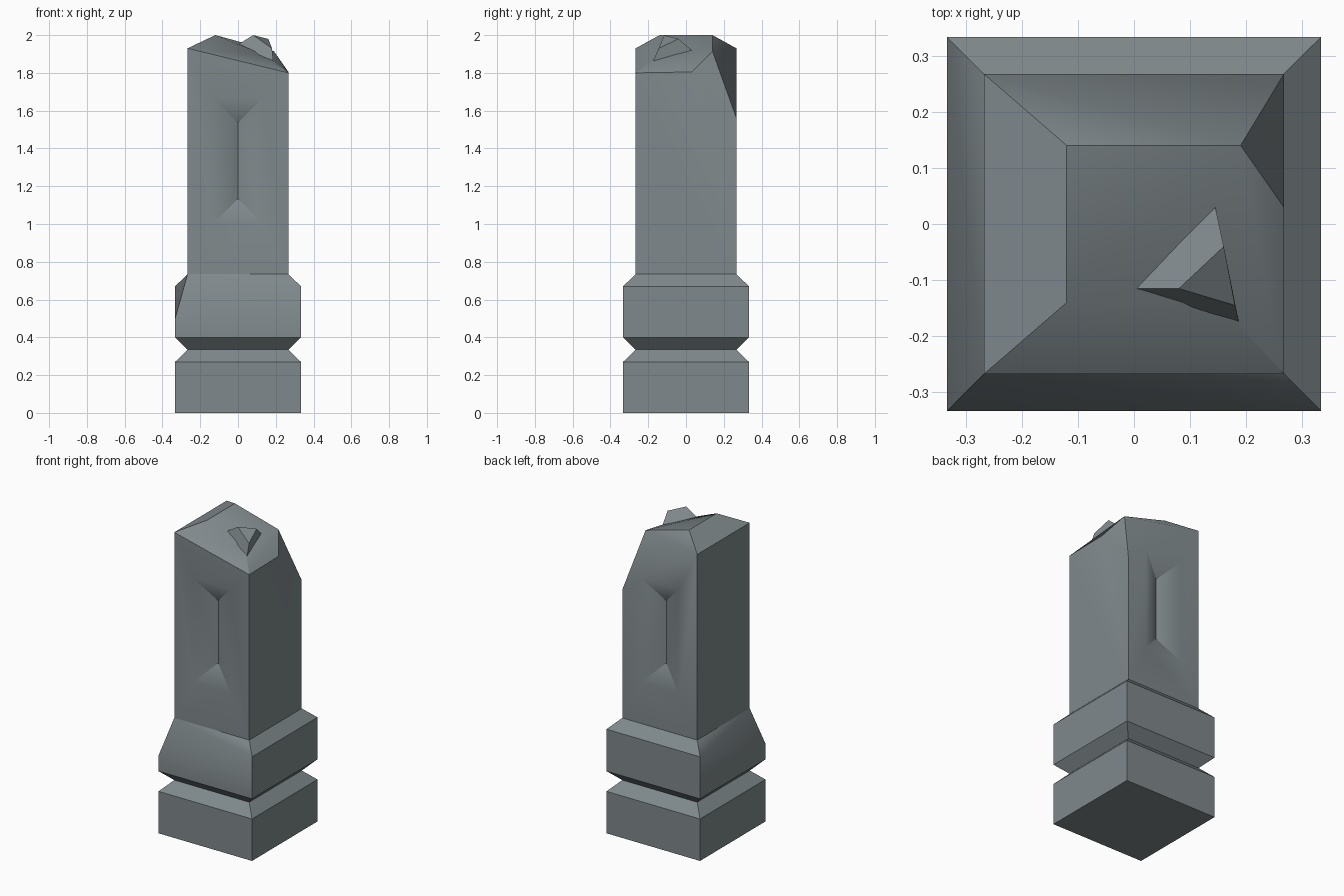
import bpy, bmesh, math

if "Cube" in bpy.data.objects:
    bpy.data.objects.remove(bpy.data.objects["Cube"])

stone = bpy.data.materials.new("grey_stone")
stone.diffuse_color = (0.215, 0.25, 0.262, 1)
stone.use_nodes = True
stone.node_tree.nodes["Principled BSDF"].inputs["Base Color"].default_value = stone.diffuse_color


def finish(name, bm):
    bmesh.ops.recalc_face_normals(bm, faces=bm.faces[:])
    me = bpy.data.meshes.new(name)
    bm.to_mesh(me)
    bm.free()
    me.materials.append(stone)
    ob = bpy.data.objects.new(name, me)
    bpy.context.collection.objects.link(ob)
    return ob


bm = bmesh.new()


def vert(x, y, z):
    return bm.verts.new((x, y, z))


def face(*vs):
    return bm.faces.new(vs)


def ring(h, z):
    # corners in order: front left, front right, back right, back left
    return [vert(sx * h, sy * h, z) for sx, sy in ((-1, -1), (1, -1), (1, 1), (-1, 1))]


W, N = 0.333, 0.267

# Plinth: stacked square rings with a notch
rings = [ring(h, z) for h, z in ((W, 0), (W, 0.27), (N, 0.335), (W, 0.40), (W, 0.67), (N, 0.735))]
rings[4][0].co.z = 0.50  # worn front left corner
face(*reversed(rings[0]))
for k in range(5):
    a, b = rings[k], rings[k + 1]
    for i in range(4):
        j = (i + 1) % 4
        if k == 4 and i == 0:      # split the warped slopes beside the worn corner
            face(a[0], a[1], b[0])
            face(a[1], b[1], b[0])
        elif k == 4 and i == 3:
            face(a[3], a[0], b[0])
            face(a[3], b[0], b[3])
        else:
            face(a[i], a[j], b[j], b[i])
s = rings[5]

# Shaft top corners, roof points and chipped corner
fl, fr = vert(-N, -N, 1.93), vert(N, -N, 1.80)
bl, br = vert(-N, N, 1.93), vert(N, N, 1.56)
p1, p2 = vert(-0.12, -0.14, 2.0), vert(-0.12, 0.14, 2.0)
q = vert(0.15, -0.14, 1.89)
chip_top, chip_side = vert(0.19, 0.14, 1.915), vert(N, 0.03, 1.805)


def groove(side):
    # V-shaped recess; returns its rim: low left, low right, high right, high left
    rim = [vert(x, side * N, z) for x, z in ((-0.133, 1.0), (0.133, 1.0), (0.133, 1.67), (-0.133, 1.67))]
    lo, hi = vert(0, side * 0.2, 1.135), vert(0, side * 0.2, 1.535)
    face(rim[0], rim[1], lo)
    face(rim[2], rim[3], hi)
    face(rim[1], rim[2], hi, lo)
    face(rim[3], rim[0], lo, hi)
    return rim


# Front wall around its groove
g = groove(-1)
outer = [s[0], s[1], fr, fl]
for i in range(4):
    j = (i + 1) % 4
    face(outer[i], outer[j], g[j], g[i])

# Back wall: the chip reaches the groove's upper corner
g = groove(1)
face(s[3], s[2], g[1], g[0])
face(s[2], br, g[2], g[1])
face(bl, s[3], g[0], g[3])
face(bl, g[3], g[2])

# Side walls
face(s[1], s[2], br, chip_side, fr)
face(s[3], s[0], fl, bl)

# Roof and chip
face(fl, fr, q, p1)
face(fr, chip_side, chip_top, q)
face(p1, q, chip_top, p2)
face(bl, fl, p1, p2)
face(bl, p2, chip_top)
face(bl, chip_top, g[2])
face(chip_side, br, chip_top)
face(br, g[2], chip_top)
pillar = finish("pillar", bm)
bpy.context.view_layer.objects.active = pillar
pillar.select_set(True)
bpy.ops.object.shade_smooth_by_angle(angle=math.radians(30))

# Small stone shard on the roof
bm = bmesh.new()
low = [vert(0.0, -0.115, 1.95), vert(0.187, -0.175, 1.86), vert(0.145, 0.03, 1.92)]
top = [vert(0.08, -0.115, 2.0), vert(0.18, -0.145, 1.93), vert(0.16, -0.04, 1.98)]
face(*reversed(low))
face(*top)
for i in range(3):
    j = (i + 1) % 3
    face(low[i], low[j], top[j], top[i])
finish("roof_shard", bm)
